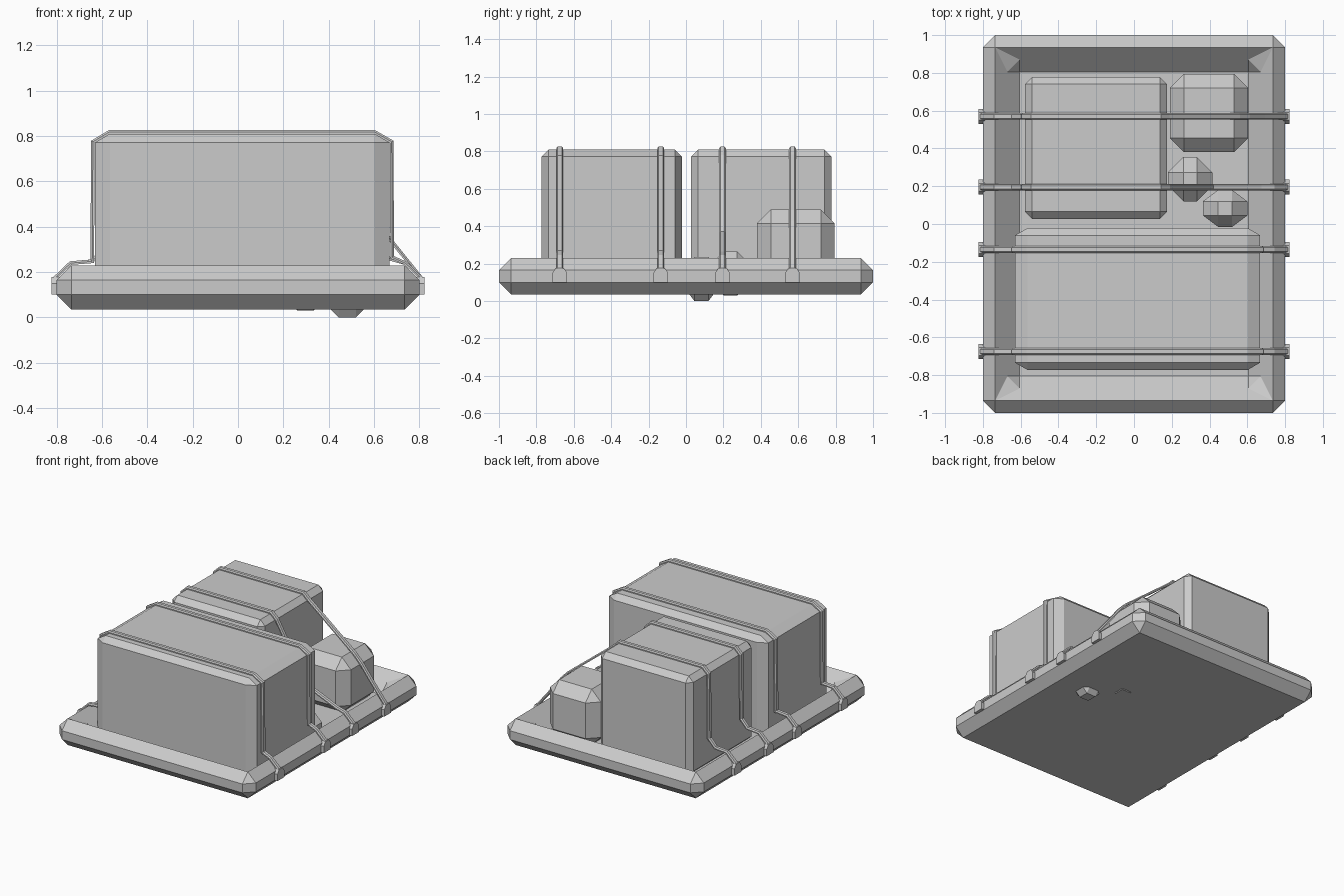
import bpy, bmesh
from mathutils import Vector

if "Cube" in bpy.data.objects:
    bpy.data.objects.remove(bpy.data.objects["Cube"], do_unlink=True)

GREY = (0.6, 0.6, 0.6, 1)
mat = bpy.data.materials.new("plain_grey")
mat.use_nodes = True
mat.diffuse_color = GREY
mat.node_tree.nodes["Principled BSDF"].inputs["Base Color"].default_value = GREY


def finish(bm, name):
    bmesh.ops.remove_doubles(bm, verts=bm.verts, dist=0.0005)
    bmesh.ops.recalc_face_normals(bm, faces=bm.faces)
    mesh = bpy.data.meshes.new(name)
    bm.to_mesh(mesh)
    bm.free()
    mesh.materials.append(mat)
    obj = bpy.data.objects.new(name, mesh)
    bpy.context.collection.objects.link(obj)
    return obj


def skin(bm, rings):
    """Join rings of equal length with quads and cap both ends."""
    loops = [[bm.verts.new(p) for p in ring] for ring in rings]
    n = len(loops[0])
    for a, b in zip(loops, loops[1:]):
        for i in range(n):
            j = (i + 1) % n
            bm.faces.new((a[i], a[j], b[j], b[i]))
    bm.faces.new(loops[0])
    bm.faces.new(loops[-1])


def cut_rect(cx, cy, hx, hy, bx, by, z):
    """Rectangle whose corners are cut by bx and by."""
    pts = []
    for sx, sy in ((1, 1), (-1, 1), (-1, -1), (1, -1)):
        pair = [(cx + sx * hx, cy + sy * (hy - by), z),
                (cx + sx * (hx - bx), cy + sy * hy, z)]
        pts += pair if sx == sy else pair[::-1]
    return pts


def chamfer_box(name, x, y, z, bevel):
    cx, cy = sum(x) / 2, sum(y) / 2
    hx, hy = (x[1] - x[0]) / 2, (y[1] - y[0]) / 2
    bx, by, bz = bevel
    narrow = (cx, cy, hx - bx, hy - by, 0, 0)
    wide = (cx, cy, hx, hy, bx, by)
    bm = bmesh.new()
    skin(bm, [cut_rect(*narrow, z[0]), cut_rect(*wide, z[0] + bz),
              cut_rect(*wide, z[1] - bz), cut_rect(*narrow, z[1])])
    return finish(bm, name)


# Tray: bottom, chamfered outer wall, ridge, then down to the floor
C = 0.065
tray_rings = [(0.735, 0.935, 0, 0.035), (0.8, 1.0, C, 0.1), (0.8, 1.0, C, 0.165),
              (0.735, 0.935, 0, 0.23), (0.67, 0.87, C, 0.165), (0.605, 0.805, 0, 0.1)]
bm = bmesh.new()
skin(bm, [cut_rect(0, 0, hx, hy, c, c, z) for hx, hy, c, z in tray_rings])
finish(bm, "tray")

# Cargo
chamfer_box("front_crate", (-0.63, 0.668), (-0.772, -0.022), (0.08, 0.81), (0.065, 0.038, 0.038))
chamfer_box("back_crate", (-0.578, 0.175), (0.027, 0.778), (0.08, 0.81), (0.038, 0.038, 0.038))
chamfer_box("block", (0.19, 0.603), (0.38, 0.795), (0.08, 0.49), (0.074, 0.074, 0.074))
chamfer_box("back_pebble", (0.18, 0.415), (0.12, 0.355), (0.03, 0.265), (0.082, 0.082, 0.082))
chamfer_box("side_pebble", (0.365, 0.6), (-0.015, 0.18), (0.0, 0.235), (0.08, 0.06, 0.08))


# Straps: a chamfered flat band swept along a path in the xz plane
def strap(name, y, path, half=0.018, thick=0.016):
    pts = [Vector(p) for p in path]
    section = [(-half, 0), (-half, thick / 2), (-half * 0.6, thick),
               (half * 0.6, thick), (half, thick / 2), (half, 0)]
    rings = []
    for i, p in enumerate(pts):
        before = (p - pts[i - 1]).normalized() if i else None
        after = (pts[i + 1] - p).normalized() if i < len(pts) - 1 else None
        tangent = ((before or after) + (after or before)).normalized()
        normal = Vector((-tangent.y, tangent.x))
        stretch = 1 / max(0.6, tangent.dot(after or before))
        rings.append([(p.x + normal.x * t * stretch, y + w, p.y + normal.y * t * stretch)
                      for w, t in section])
    bm = bmesh.new()
    skin(bm, rings)
    finish(bm, name)


# Clip: a plate with a narrowed top, hooked on the tray edge
def clip(name, y, side):
    outline = [(-0.04, 0.1), (0.04, 0.1), (0.04, 0.15),
               (0.02, 0.178), (-0.02, 0.178), (-0.04, 0.15)]
    bm = bmesh.new()
    skin(bm, [[(side * x, y + dy, z) for dy, z in outline] for x in (0.785, 0.822)])
    finish(bm, name)


left_end = [(-0.805, 0.15), (-0.805, 0.165), (-0.735, 0.232)]
right_end = [(0.735, 0.232), (0.805, 0.165), (0.805, 0.15)]
over_front = [(-0.635, 0.24), (-0.632, 0.77), (-0.565, 0.81),
              (0.6, 0.81), (0.67, 0.77), (0.672, 0.26)]
over_back = [(-0.64, 0.24), (-0.585, 0.3), (-0.58, 0.772), (-0.54, 0.81),
             (0.137, 0.81), (0.177, 0.772)]
straps = {
    "front": (-0.675, left_end + over_front + right_end),
    "mid_front": (-0.135, left_end + over_front + right_end),
    "mid_back": (0.195, left_end + over_back + [(0.41, 0.36), (0.67, 0.25)] + right_end),
    "back": (0.57, left_end + over_back + [(0.55, 0.475), (0.603, 0.42), (0.68, 0.32)]
             + right_end[1:]),
}
for label, (y, path) in straps.items():
    strap(label + "_strap", y, path)
    clip(label + "_left_clip", y, 1)
    clip(label + "_right_clip", y, -1)
